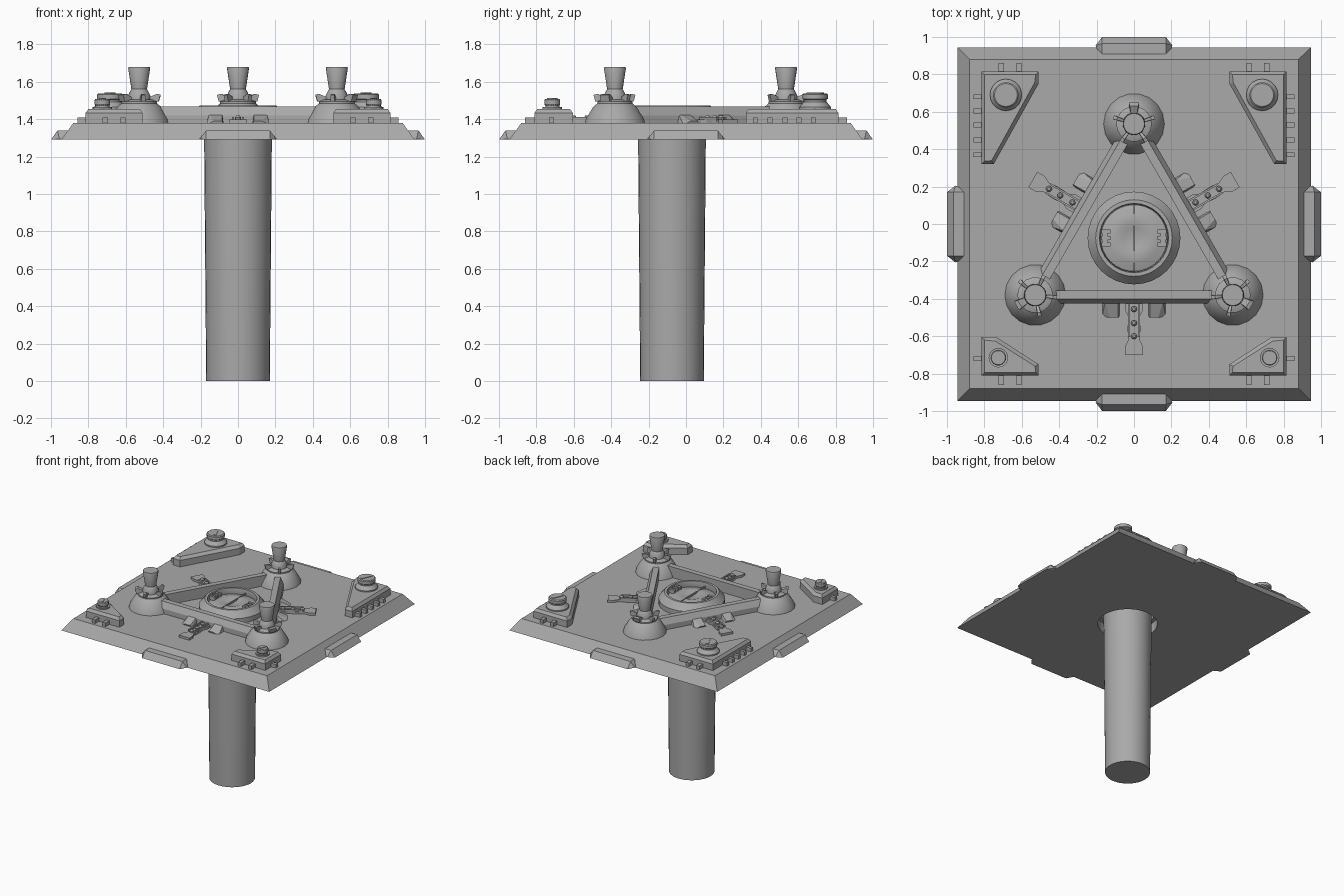
import bpy, bmesh, math
from mathutils import Matrix, Vector

cube = bpy.data.objects.get("Cube")
if cube:
    bpy.data.objects.remove(cube, do_unlink=True)

grey = bpy.data.materials.new("plain grey")
grey.use_nodes = True
COLOUR = (0.4, 0.4, 0.4, 1)
grey.diffuse_color = COLOUR
grey.node_tree.nodes["Principled BSDF"].inputs["Base Color"].default_value = COLOUR

DECK = 1.38
HUB = Vector((0, -0.075, 0))


def finish(name, bm, matrix=Matrix(), smooth=False):
    bm.transform(matrix)
    bmesh.ops.recalc_face_normals(bm, faces=bm.faces)
    mesh = bpy.data.meshes.new(name)
    bm.to_mesh(mesh)
    bm.free()
    mesh.materials.append(grey)
    ob = bpy.data.objects.new(name, mesh)
    bpy.context.collection.objects.link(ob)
    if smooth:
        bpy.ops.object.select_all(action='DESELECT')
        ob.select_set(True)
        bpy.context.view_layer.objects.active = ob
        bpy.ops.object.shade_smooth_by_angle(angle=math.radians(30))
    return ob


def revolve(name, profile, sides, matrix=Matrix(), smooth=True):
    """Spin (radius, z) points about z."""
    bm = bmesh.new()
    verts = [bm.verts.new((r, 0, z)) for r, z in profile]
    edges = [bm.edges.new(pair) for pair in zip(verts, verts[1:])]
    bmesh.ops.spin(bm, geom=verts + edges, cent=(0, 0, 0), axis=(0, 0, 1),
                   angle=math.tau, steps=sides, use_duplicate=False)
    bmesh.ops.remove_doubles(bm, verts=bm.verts, dist=0.0005)
    return finish(name, bm, matrix, smooth)


def hull(name, points, matrix=Matrix()):
    bm = bmesh.new()
    for p in points:
        bm.verts.new(p)
    bmesh.ops.convex_hull(bm, input=bm.verts)
    bmesh.ops.dissolve_limit(bm, angle_limit=0.01, verts=bm.verts, edges=bm.edges)
    return finish(name, bm, matrix)


def box(name, centre, size, matrix=Matrix()):
    bm = bmesh.new()
    bmesh.ops.create_cube(bm, size=1)
    place = Matrix.Translation(centre) @ Matrix.Diagonal((*size, 1))
    return finish(name, bm, matrix @ place)


def prism(name, outline, z0, z1, bevel=0.0, matrix=Matrix()):
    """Upright prism with an optional sloping rim round its top."""
    bm = bmesh.new()
    bottom = bm.faces.new([bm.verts.new((x, y, z0)) for x, y in outline])
    top = bmesh.ops.extrude_face_region(bm, geom=[bottom], use_keep_orig=True)["geom"]
    cap = [g for g in top if isinstance(g, bmesh.types.BMFace)][0]
    for v in cap.verts:
        v.co.z = z1 - bevel
    bmesh.ops.recalc_face_normals(bm, faces=bm.faces)
    if bevel:
        bmesh.ops.inset_region(bm, faces=[cap], thickness=bevel)
        for v in cap.verts:
            v.co.z = z1
    return finish(name, bm, matrix)


def turn(degrees):
    return Matrix.Rotation(math.radians(degrees), 4, 'Z')


# Square deck with sloping edges and a round hole for the shaft
corners = [(x, y) for x in (-1, 1) for y in (-1, 1)]
deck = hull("deck", [(x * h, y * h, z) for x, y in corners
                     for h, z in ((0.945, 1.29), (0.88, DECK))])
cutter = revolve("hole_cutter", [(0, 1.2), (0.225, 1.2), (0.225, 1.5), (0, 1.5)],
                 32, Matrix.Translation(HUB), False)
cutter.hide_render = True
cut = deck.modifiers.new("hole", 'BOOLEAN')
cut.object = cutter
cut.operation = 'DIFFERENCE'
cut.solver = 'EXACT'
bpy.context.view_layer.objects.active = deck
bpy.ops.object.modifier_apply(modifier="hole")
bpy.data.objects.remove(cutter, do_unlink=True)

# Tapered shaft
revolve("shaft", [(0, 0), (0.17, 0), (0.181, 1.29), (0.181, 1.42), (0, 1.42)],
        32, Matrix.Translation(HUB))

# Blocks in the middle of each edge
for i, side in enumerate(("front", "left", "back", "right")):
    hull(side + "_edge_block",
         [(s * x, y, z) for s in (-1, 1) for x, y, z in
          ((0.17, -1, 1.29), (0.205, -0.955, 1.295), (0.2, -0.92, 1.29),
           (0.17, -0.965, 1.34), (0.17, -0.91, 1.34))], turn(90 * i))

# Round hatch with raised collar, twin doors, seam and handles
hub = Matrix.Translation(HUB)
revolve("hatch_collar", [(0.2, 1.37), (0.248, 1.37), (0.248, 1.42), (0.205, 1.472),
                         (0.185, 1.472), (0.178, 1.43), (0.2, 1.37)], 32, hub)
revolve("hatch_doors", [(0, 1.41), (0.185, 1.41), (0.185, 1.425), (0.13, 1.442),
                        (0.085, 1.448), (0.055, 1.437), (0, 1.435)], 32, hub)
box("hatch_seam", (0, 0, 1.44), (0.008, 0.35, 0.02), hub)
for s, side in ((1, "left"), (-1, "right")):
    box(side + "_hatch_hinge", (s * 0.155, 0, 1.445), (0.025, 0.09, 0.025), hub)
    for y in (-0.035, 0, 0.035):
        box(side + "_hatch_lug", (s * 0.15, y, 1.45), (0.05, 0.02, 0.03), hub)

# Three spoked sides: beam, buttresses and cable tray facing -y, then a domed emitter
for i, side in enumerate(("front", "left", "right")):
    m = hub @ turn(120 * i)
    hull(side + "_beam", [(x, y, z) for x in (-0.43, 0.43) for y, z in
                          ((-0.28, 1.37), (-0.28, 1.467), (-0.325, 1.467),
                           (-0.35, 1.42), (-0.35, 1.37))], m)
    for s in (-1, 1):
        hull(side + "_buttress",
             [(s * x, y, z) for x, y, z in
              ((0.075, -0.33, 1.37), (0.17, -0.33, 1.37), (0.085, -0.34, 1.425),
               (0.155, -0.34, 1.425), (0.075, -0.42, 1.37), (0.17, -0.42, 1.37),
               (0.085, -0.425, 1.39), (0.13, -0.425, 1.39))], m)
    edge = [(0.045, -0.33), (0.045, -0.39), (0.03, -0.42), (0.035, -0.49),
            (0.028, -0.54), (0.048, -0.58), (0.048, -0.625)]
    tray = edge + [(-x, y) for x, y in reversed(edge)]
    prism(side + "_cable_tray", tray, 1.37, 1.398, matrix=m)
    for s in (-1, 1):
        box(side + "_tray_rail", (s * 0.026, -0.43, 1.4), (0.01, 0.2, 0.025), m)
    for y in (-0.38, -0.455, -0.525):
        revolve(side + "_tray_stud", [(0, 1.39), (0.016, 1.39), (0.016, 1.41),
                                      (0.008, 1.42), (0, 1.42)], 10,
                m @ Matrix.Translation((0, y, 0)))

for i, side in enumerate(("back", "right", "left")):
    m = hub @ turn(120 * i) @ Matrix.Translation((0, 0.61, 0))
    revolve(side + "_emitter_dome",
            [(0, 1.37), (0.165, 1.37), (0.158, 1.40), (0.118, 1.465), (0.095, 1.485),
             (0.095, 1.495), (0.07, 1.505), (0, 1.505)], 18, m)
    revolve(side + "_emitter_cup",
            [(0, 1.49), (0.06, 1.49), (0.06, 1.525), (0.048, 1.55), (0.042, 1.56),
             (0.059, 1.672), (0.056, 1.68), (0, 1.68)], 20, m)
    # Clamps round the neck, the first one larger
    for k in range(5):
        w = 0.055 if k == 0 else 0.022
        c = m @ turn(72 * k)
        hull(side + "_clamp", [(s * w * f, y, z) for s in (-0.5, 0.5) for f, y, z in
                               ((0.6, 0.05, 1.49), (0.6, 0.05, 1.515), (1, 0.105, 1.495),
                                (1, 0.115, 1.53), (0.8, 0.095, 1.535))], c)

# Corner pads with pegs and slotted turrets
back_pad = [(0.51, 0.815), (0.815, 0.815), (0.815, 0.32), (0.75, 0.32), (0.51, 0.75)]
front_pad = [(0.51, -0.81), (0.815, -0.81), (0.815, -0.605), (0.735, -0.605), (0.51, -0.75)]
for s, side in ((1, "left"), (-1, "right")):
    mirror = Matrix.Diagonal((s, 1, 1, 1))
    for end, sy, pad, rows, turret, r, top in (
            ("back", 1, back_pad, (0.37, 0.45, 0.53, 0.605, 0.68), (0.685, 0.69), 0.085, 1.538),
            ("front", -1, front_pad, (-0.72,), (0.725, -0.715), 0.052, 1.508)):
        name = end + "_" + side
        prism(name + "_pad", pad, 1.37, 1.455, 0.022, mirror)
        for y in rows:
            box(name + "_side_peg", (0.825, y, 1.395), (0.065, 0.026, 0.03), mirror)
        for x in (0.615, 0.71):
            box(name + "_end_peg", (x, sy * 0.825, 1.395), (0.028, 0.07, 0.03), mirror)
        at = mirror @ Matrix.Translation((*turret, 0))
        lip = top - 0.035
        revolve(name + "_turret", [(0, 1.44), (r, 1.44), (r, 1.465), (r * 0.72, lip - 0.01),
                                   (r * 0.72, lip), (r * 0.8, lip + 0.006),
                                   (r * 0.8, top - 0.006), (r * 0.72, top), (0, top)], 20, at)
        box(name + "_turret_slot", (0, 0, top), (r * 0.25, r * 1.1, 0.008),
            at @ turn(-25))
